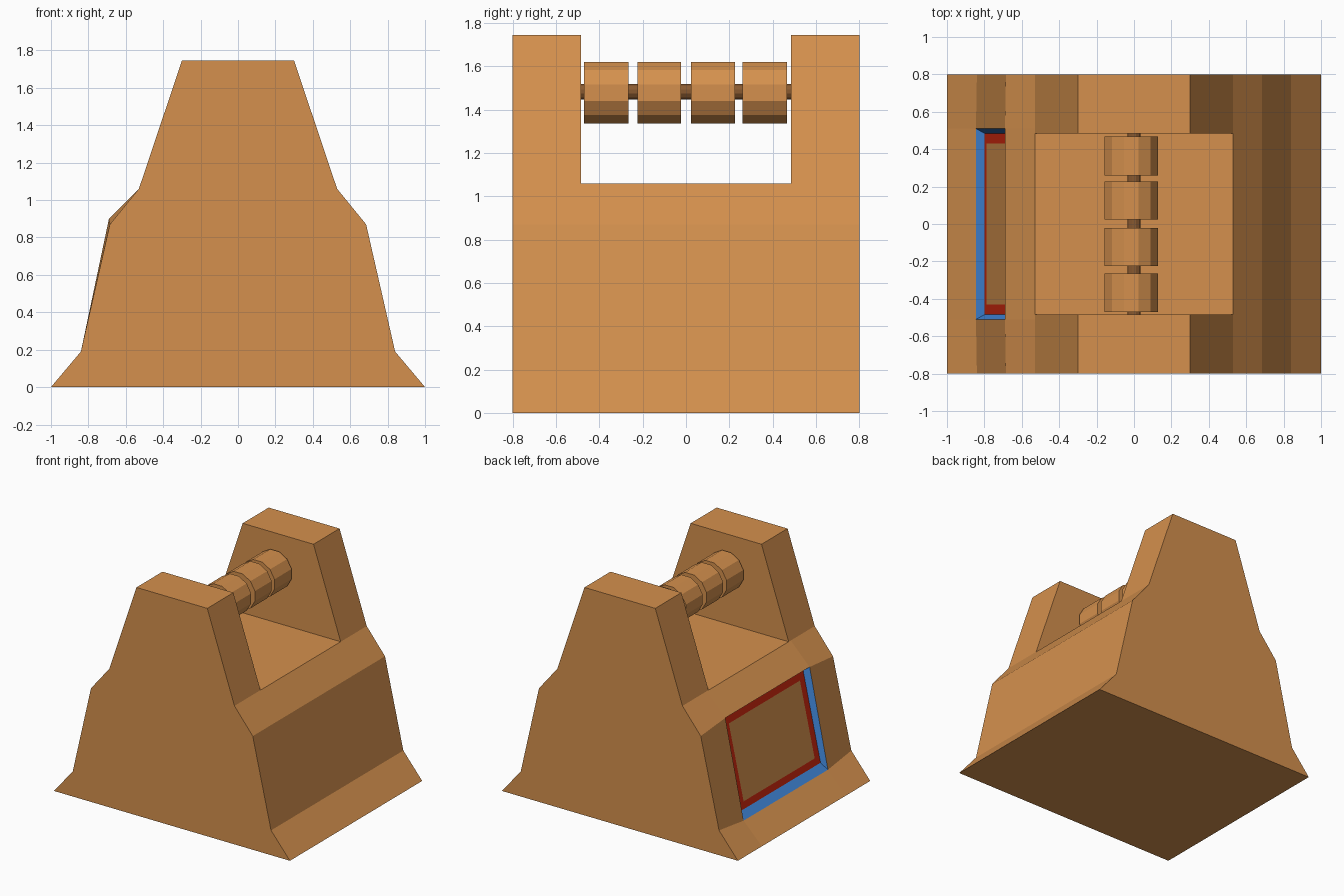
import bpy, bmesh, math
from mathutils import Matrix

if "Cube" in bpy.data.objects:
    bpy.data.objects.remove(bpy.data.objects["Cube"])


def material(name, rgb):
    m = bpy.data.materials.new(name)
    m.diffuse_color = (*rgb, 1)
    m.use_nodes = True
    m.node_tree.nodes["Principled BSDF"].inputs["Base Color"].default_value = m.diffuse_color
    return m


BROWN = material("brown", (0.66, 0.28, 0.075))
DARK = material("dark_brown", (0.25, 0.10, 0.03))
BLUE = material("blue", (0.055, 0.25, 0.72))
RED = material("red", (0.66, 0.023, 0.005))


def finish(name, bm, mats):
    me = bpy.data.meshes.new(name)
    bm.to_mesh(me)
    bm.free()
    for m in mats:
        me.materials.append(m)
    ob = bpy.data.objects.new(name, me)
    bpy.context.collection.objects.link(ob)
    return ob


# Section of the body; the middle stations meet the recess or drop to the notch floor
def section(y, recess, notch):
    half = [(1, 0), (0.84, 0.19), (0.685, 0.87), (0.53, 1.06), (0.3, 1.06 if notch else 1.745)]
    left = list(half)
    if recess:
        left[1], left[2] = (0.845, 0.155), (0.69, 0.9)
    return [(-x, y, z) for x, z in left] + [(x, y, z) for x, z in reversed(half)]


# Body: lofted along y, with two uprights and a notch between them
front = [(-0.8, False, False), (-0.51, True, False), (-0.485, True, False), (-0.485, True, True)]
stations = front + [(-y, r, n) for y, r, n in reversed(front)]
bm = bmesh.new()
rings = [[bm.verts.new(p) for p in section(*s)] for s in stations]
for k, (a, b) in enumerate(zip(rings, rings[1:])):
    for i in range(10):
        if i == 1 and 1 <= k <= 5:
            continue  # opening for the recess
        j = (i + 1) % 10
        bm.faces.new((a[i], a[j], b[j], b[i]))
bm.faces.new(rings[0])
bm.faces.new(rings[-1])
bmesh.ops.remove_doubles(bm, verts=bm.verts, dist=1e-4)
bmesh.ops.dissolve_degenerate(bm, edges=bm.edges, dist=1e-4)
bmesh.ops.recalc_face_normals(bm, faces=bm.faces)
bmesh.ops.dissolve_limit(bm, angle_limit=0.005, verts=bm.verts, edges=bm.edges)
finish("body", bm, [BROWN])

# Recess in the left side: blue walls, red border, brown panel
bm = bmesh.new()
frames = [(-0.845, 0.155, -0.69, 0.9, 0.51),
          (-0.80, 0.206, -0.653, 0.87, 0.485),
          (-0.789, 0.257, -0.664, 0.82, 0.43)]
loops = [[bm.verts.new(p) for p in ((x0, y, z0), (x0, -y, z0), (x1, -y, z1), (x1, y, z1))]
         for x0, z0, x1, z1, y in frames]
for k in range(2):
    for i in range(4):
        j = (i + 1) % 4
        f = bm.faces.new((loops[k][i], loops[k][j], loops[k + 1][j], loops[k + 1][i]))
        f.material_index = k + 1
bm.faces.new(loops[2])
finish("side_recess", bm, [BROWN, BLUE, RED])


# Twelve-sided cylinder lying along y, with a flat on top
def roller(name, x, z, y0, y1, r, mat):
    bm = bmesh.new()
    bmesh.ops.create_cone(bm, cap_ends=True, segments=12, radius1=r, radius2=r, depth=y1 - y0)
    turn = Matrix.Rotation(math.pi / 2, 4, 'X') @ Matrix.Rotation(math.radians(15), 4, 'Z')
    bmesh.ops.transform(bm, matrix=Matrix.Translation((x, (y0 + y1) / 2, z)) @ turn, verts=bm.verts)
    return finish(name, bm, [mat])


# Axle and its four rollers
roller("axle", 0, 1.483, -0.485, 0.485, 0.037, DARK)
for n, (y0, y1) in enumerate([(-0.47, -0.265), (-0.225, -0.022), (0.023, 0.226), (0.26, 0.467)]):
    roller(f"roller_{n + 1}", -0.015, 1.478, y0, y1, 0.147, BROWN)
